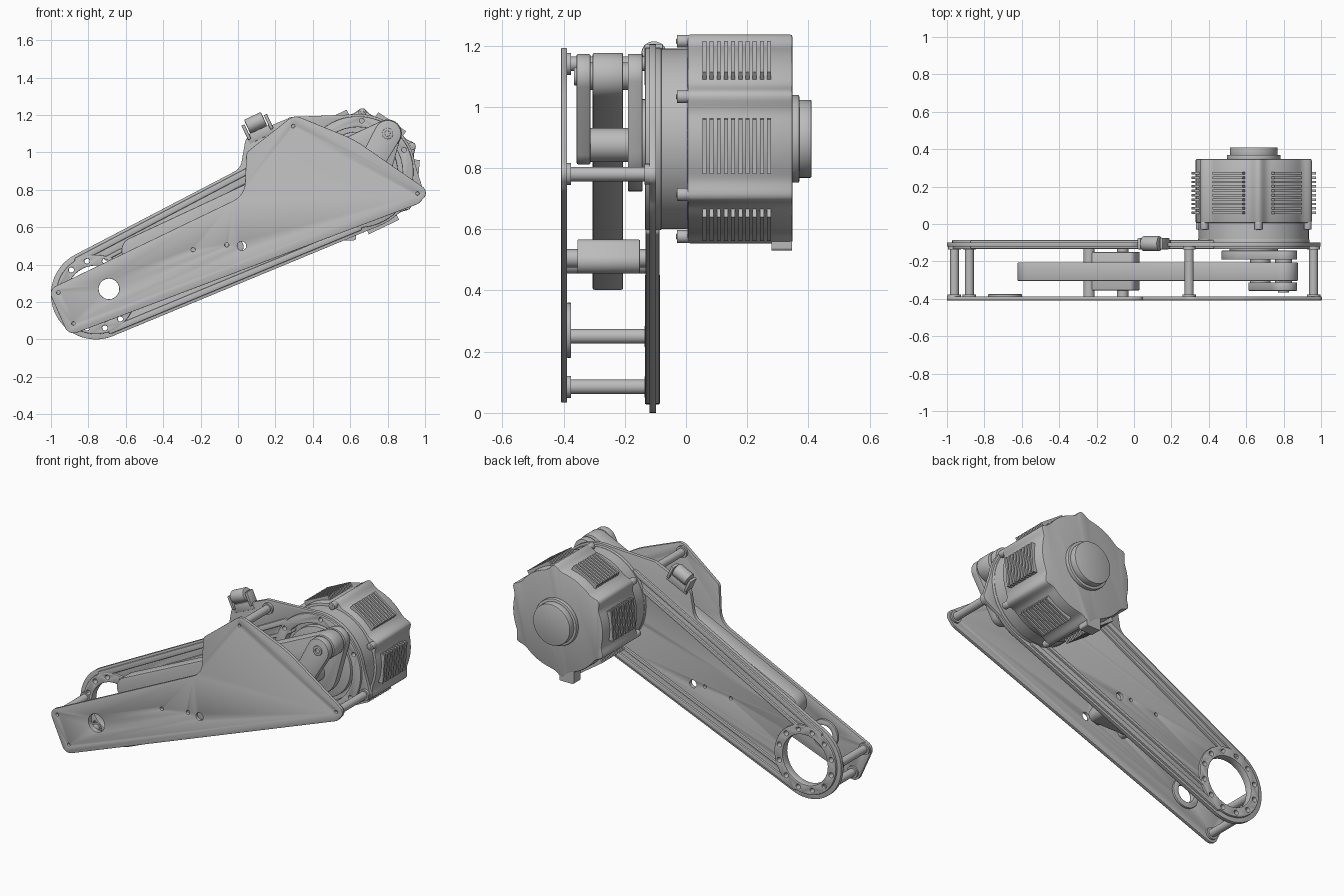
import bpy, bmesh, math
from mathutils import Vector, Matrix
from mathutils.geometry import convex_hull_2d

if "Cube" in bpy.data.objects:
    bpy.data.objects.remove(bpy.data.objects["Cube"])

grey = bpy.data.materials.new("machined_grey")
grey.use_nodes = True
COLOUR = (0.5, 0.5, 0.5, 1)
grey.diffuse_color = COLOUR
grey.node_tree.nodes["Principled BSDF"].inputs["Base Color"].default_value = COLOUR

HUB = Vector((-0.76, 0.24))      # centre of the output end
MOTOR = Vector((0.64, 0.895))    # centre of the motor
PIN = Vector((0.8, 1.1))         # crank pin
LINK_END = Vector((-0.55, 0.475))


# ---- outline helpers, all in x and z ----
def polar(c, r, deg):
    a = math.radians(deg)
    return Vector((c[0] + r * math.cos(a), c[1] + r * math.sin(a)))


def arc(c, r, a0, a1, n=24):
    return [polar(c, r, a0 + (a1 - a0) * i / n) for i in range(n + 1)]


def circle(c, r, n=48):
    return arc(c, r, 0, 360, n)[:-1]


def hull(*discs):
    pts = [p for c, r in discs for p in circle(c, r)]
    return [pts[i] for i in convex_hull_2d(pts)]


def rounded(corners, n=8):
    out = []
    for i, (x, z, r) in enumerate(corners):
        p = Vector((x, z))
        u = (Vector(corners[i - 1][:2]) - p).normalized()
        v = (Vector(corners[(i + 1) % len(corners)][:2]) - p).normalized()
        half = u.angle(v) / 2
        centre = p + (u + v).normalized() * r / math.sin(half)
        s, e = p + u * r / math.tan(half) - centre, p + v * r / math.tan(half) - centre
        for k in range(n + 1):
            d = s.lerp(e, k / n)
            out.append(centre + d.normalized() * r)
    return out


# ---- solid helpers ----
def add_prism(bm, pts, y0, y1):
    face = bm.faces.new([bm.verts.new((p[0], y0, p[1])) for p in pts])
    ext = bmesh.ops.extrude_face_region(bm, geom=[face])
    new = [g for g in ext["geom"] if isinstance(g, bmesh.types.BMVert)]
    bmesh.ops.translate(bm, verts=new, vec=(0, y1 - y0, 0))


def finish(name, bm, bevel=0, cutter=None):
    bmesh.ops.recalc_face_normals(bm, faces=bm.faces[:])
    me = bpy.data.meshes.new(name)
    bm.to_mesh(me)
    bm.free()
    me.materials.append(grey)
    ob = bpy.data.objects.new(name, me)
    bpy.context.collection.objects.link(ob)
    bpy.ops.object.select_all(action="DESELECT")
    ob.select_set(True)
    bpy.context.view_layer.objects.active = ob
    if cutter:
        mod = ob.modifiers.new("holes", "BOOLEAN")
        mod.object = cutter
        mod.solver = "EXACT"
        bpy.ops.object.modifier_apply(modifier=mod.name)
    if bevel:
        mod = ob.modifiers.new("bevel", "BEVEL")
        mod.width = bevel
        mod.segments = 2
        mod.limit_method = "ANGLE"
        mod.angle_limit = math.radians(50)
        bpy.ops.object.modifier_apply(modifier=mod.name)
    bpy.ops.object.shade_smooth_by_angle(angle=math.radians(35))
    return ob


def part(name, solids, bevel=0, holes=None):
    """Prisms (outline, y0, y1) in one object, with holes (centre, radius) cut through."""
    cutter = None
    if holes:
        bm = bmesh.new()
        for c, r in holes:
            add_prism(bm, circle(c, r, 40 if r > 0.03 else 16), -0.5, 0.0)
        cutter = finish(name + "_cutter", bm)
    bm = bmesh.new()
    for pts, y0, y1 in solids:
        add_prism(bm, pts, y0, y1)
    ob = finish(name, bm, bevel, cutter)
    if cutter:
        bpy.data.objects.remove(cutter)
    return ob


def add_box(bm, size, matrix):
    bmesh.ops.create_cube(bm, size=1, matrix=matrix @ Matrix.Diagonal((*size, 1)))


# ---- front cover plate ----
posts = [Vector(p) for p in ((-0.96, 0.25), (-0.88, 0.085), (0.295, 1.14), (0.96, 0.78))]
small_holes = [((-0.24, 0.48), 0.011), ((-0.06, 0.505), 0.011), ((0.02, 0.5), 0.024)]
port = (-0.69, 0.27)
cover = rounded([(-0.905, 0.02, 0.05), (0.965, 0.725, 0.045), (1.025, 0.79, 0.04),
                 (0.62, 1.07, 0.6), (0.3, 1.2, 0.06), (0.045, 1.0, 0.04),
                 (0.035, 0.77, 0.11), (-1.015, 0.265, 0.045)])
part("front_cover", [(cover, -0.408, -0.388)], 0.003,
     small_holes + [(port, 0.055)] + [(p, 0.009) for p in posts])
part("cover_port_collar", [(circle(port, 0.09), -0.39, -0.375)], 0.003, [(port, 0.055)])

# ---- standoff posts between the plates ----
for i, p in enumerate(posts):
    part(f"standoff_{i + 1}", [(circle(p, 0.024, 24), -0.39, -0.1),
                               (circle(p, 0.036, 24), -0.39, -0.376),
                               (circle(p, 0.034, 24), -0.136, -0.12)])

# ---- rear arm plate with ears for the posts ----
TOP, LOW = 117.7, 292.4
arm = arc(HUB, 0.24, TOP, LOW, 40) + arc(MOTOR, 0.31, LOW - 360, -40, 8)
arm += arc(posts[3], 0.037, -60, 40, 8) + arc(MOTOR, 0.31, 8, 98, 24)
arm += arc(posts[2], 0.05, 85, 125, 6)
arm += arc((0.11, 1.035), 0.075, 120, 175, 6) + arc((-0.05, 0.96), 0.07, -10, -62, 6)
ring_holes = [(polar(HUB, 0.185, 15 + a), 0.014) for a in range(0, 360, 30)]
motor_holes = [(polar(MOTOR, 0.275, 25.5 + a), 0.012) for a in range(0, 360, 60)]
openings = [(HUB, 0.155), (MOTOR, 0.24)]
part("arm_plate", [(arm, -0.12, -0.098)], 0.003,
     openings + small_holes + ring_holes + motor_holes)
part("hub_ring", [(circle(HUB, 0.212, 64), -0.134, -0.085)], 0.004, [(HUB, 0.155)] + ring_holes)
part("motor_mount_ring", [(circle(MOTOR, 0.298, 64), -0.134, -0.08)], 0.004,
     [(MOTOR, 0.24)] + motor_holes)

# ---- pressed stiffening ribs along the arm ----
ribs = []
for angle in (TOP, LOW):
    for inset, r in ((0.032, 0.017), (0.095, 0.011)):
        a = polar(HUB, 0.24 - inset, angle)
        b = polar(MOTOR, 0.31 - inset, angle)
        if inset > 0.05:
            a = a.lerp(b, 0.09)
        ribs.append((hull((a, r), (a.lerp(b, 0.93), r)), -0.133, -0.086))
part("arm_ribs", ribs, 0.006)

# ---- motor housing: six rounded lobes ----
def housing(scale=1.0):
    out = []
    for a in range(0, 360, 2):
        off = (a - 25.5 + 30) % 60 - 30
        out.append(polar(MOTOR, scale * (0.31 + 0.032 * math.exp(-(off / 6) ** 2)), a))
    return out


part("motor_housing", [(housing(), 0.005, 0.348)], 0.008)
part("motor_neck", [(circle(MOTOR, 0.295, 64), -0.085, 0.01)])
part("motor_rear_cap", [(circle(MOTOR, 0.143, 64), 0.34, 0.37),
                        (circle(MOTOR, 0.127, 64), 0.36, 0.41)], 0.004)
part("motor_face", [(circle(MOTOR, 0.215, 64), -0.115, -0.08),
                    (circle(MOTOR, 0.13, 48), -0.145, -0.11)], 0.004)
part("cable_outlet", [(rounded([(0.53, 0.53, 0.01), (0.63, 0.53, 0.01),
                                (0.63, 0.62, 0.01), (0.53, 0.62, 0.01)]), 0.28, 0.346)])

# ---- cooling fins on each side, and housing bolts at the lobes ----
bm = bmesh.new()
for k in range(6):
    mid = 55.5 + 60 * k
    for j in range(10):
        c = polar(MOTOR, 0.308, mid)
        place = Matrix.Translation((c.x, 0.06 + j * 0.0235, c.y))
        add_box(bm, (0.036, 0.013, 0.18), place @ Matrix.Rotation(-math.radians(mid), 4, "Y"))
finish("motor_fins", bm)
for k in range(6):
    c = polar(MOTOR, 0.32, 25.5 + 60 * k)
    part(f"motor_bolt_{k + 1}", [(circle(c, 0.021, 20), -0.03, 0.012),
                                 (circle(c, 0.011, 6), -0.032, -0.028)], 0.002)

# ---- crank: inner disc, outer arm and two pins ----
low_pin = (0.675, 0.875)
part("crank_inner", [(hull((MOTOR, 0.172), (PIN, 0.072)), -0.19, -0.142)], 0.004)
part("crank_outer", [(hull((low_pin, 0.063), (PIN, 0.072)), -0.357, -0.312)], 0.004)
part("crank_pins", [(circle(low_pin, 0.055), -0.32, -0.18), (circle(PIN, 0.045), -0.32, -0.18)])
part("crank_pin_cap", [(circle(PIN, 0.03, 32), -0.366, -0.35)], 0.002, [(PIN, 0.014)])

# ---- connecting link ----
part("connecting_link", [(hull((LINK_END, 0.073), (PIN, 0.076)), -0.305, -0.205)], 0.006)

# ---- wedge shaped stop under the link ----
stop = hull(((-0.24, 0.48), 0.024), ((-0.01, 0.495), 0.04), ((-0.02, 0.54), 0.026))
part("link_stop", [(stop, -0.355, -0.15)], 0.004)
part("stop_bosses", [(circle(c, 0.03, 24), -0.39, -0.115) for c in ((-0.24, 0.485), (-0.06, 0.505))])

# ---- roller bracket on the upper edge ----
frame = Matrix.Translation((0.1, -0.105, 1.145)) @ Matrix.Rotation(-math.radians(25), 4, "Y")
bm = bmesh.new()
add_box(bm, (0.15, 0.035, 0.05), frame @ Matrix.Translation((0, 0, -0.05)))
for side in (-1, 1):
    add_box(bm, (0.018, 0.06, 0.085), frame @ Matrix.Translation((side * 0.066, 0, -0.01)))
finish("roller_bracket", bm, 0.004)
bm = bmesh.new()
bmesh.ops.create_cone(bm, cap_ends=True, segments=32, radius1=0.04, radius2=0.04, depth=0.1,
                      matrix=frame @ Matrix.Translation((0, 0, 0.015)) @ Matrix.Rotation(math.pi / 2, 4, "Y"))
finish("roller", bm, 0.006)
